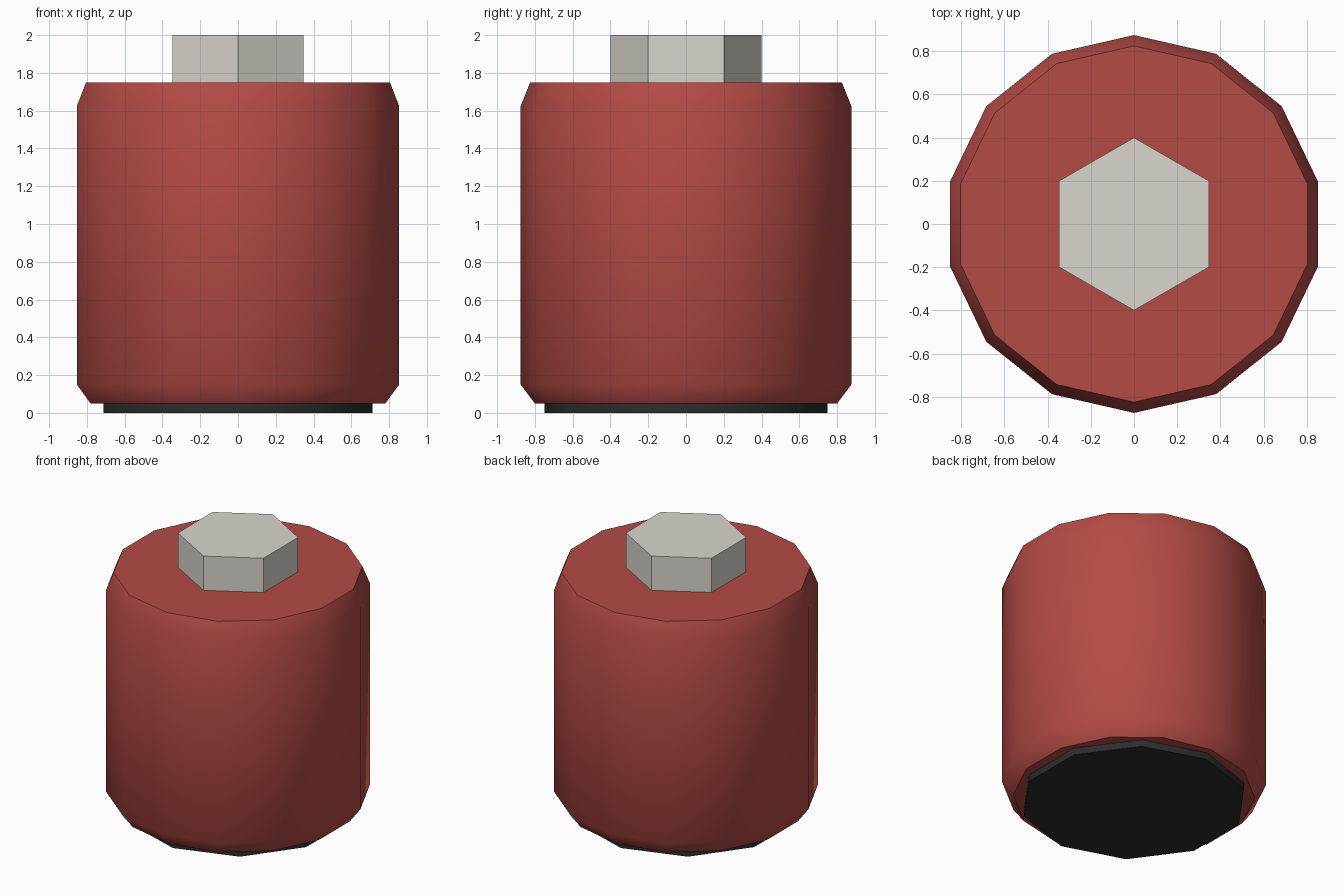
import bpy, bmesh, math

if "Cube" in bpy.data.objects:
    bpy.data.objects.remove(bpy.data.objects["Cube"])


def material(name, rgb):
    m = bpy.data.materials.new(name)
    m.diffuse_color = (*rgb, 1)
    m.use_nodes = True
    m.node_tree.nodes["Principled BSDF"].inputs["Base Color"].default_value = m.diffuse_color
    return m


def lathe(name, sides, profile, mat, smooth_angle):
    """Closed solid from (radius, height) rings, one corner pointing to +y."""
    bm = bmesh.new()
    rings = []
    for r, z in profile:
        angles = [math.pi / 2 + 2 * math.pi * i / sides for i in range(sides)]
        rings.append([bm.verts.new((r * math.cos(a), r * math.sin(a), z)) for a in angles])
    for low, high in zip(rings, rings[1:]):
        for i in range(sides):
            j = (i + 1) % sides
            bm.faces.new((low[i], low[j], high[j], high[i]))
    bm.faces.new(rings[0][::-1])
    bm.faces.new(rings[-1])
    mesh = bpy.data.meshes.new(name)
    bm.to_mesh(mesh)
    bm.free()
    mesh.materials.append(mat)
    obj = bpy.data.objects.new(name, mesh)
    bpy.context.collection.objects.link(obj)
    bpy.ops.object.select_all(action='DESELECT')
    obj.select_set(True)
    bpy.context.view_layer.objects.active = obj
    if smooth_angle:
        bpy.ops.object.shade_smooth_by_angle(angle=math.radians(smooth_angle))
    return obj


red = material("red_paint", (0.46, 0.07, 0.06))
steel = material("pale_steel", (0.70, 0.67, 0.61))
black = material("black_rubber", (0.026, 0.026, 0.026))

# Canister with chamfered rims
lathe("canister_body", 14,
      [(0.80, 0.05), (0.875, 0.15), (0.875, 1.625), (0.825, 1.75)], red, 45)
# Sealing disc underneath
lathe("base_seal", 10, [(0.75, 0.0), (0.75, 0.06)], black, 45)
# Hexagonal nut on top
lathe("hex_nut", 6, [(0.40, 1.74), (0.40, 2.0)], steel, 0)
